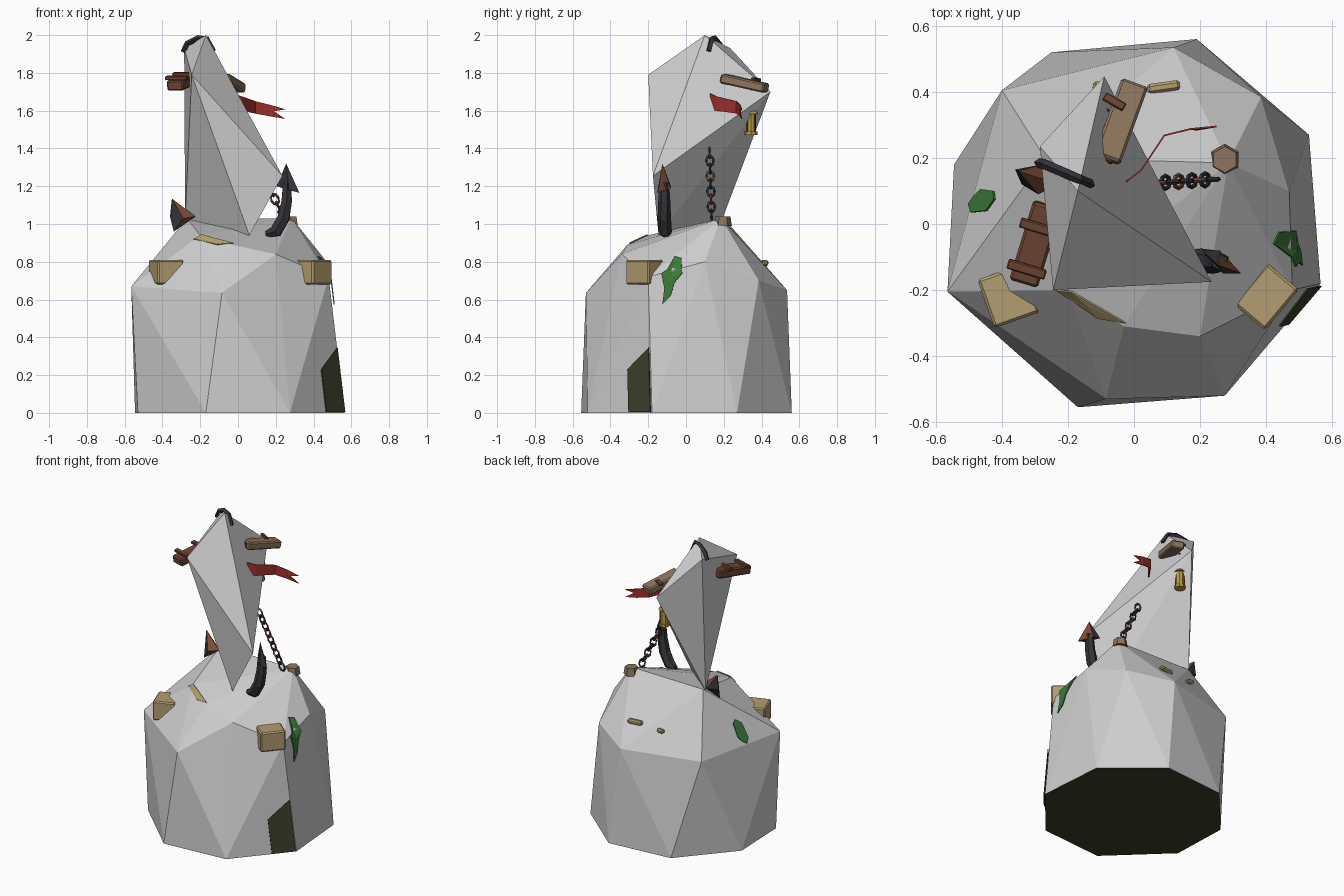
import bpy, bmesh, math
from mathutils import Vector, Matrix
from mathutils.bvhtree import BVHTree

cube = bpy.data.objects.get("Cube")
if cube:
    bpy.data.objects.remove(cube)


def material(name, rgb):
    m = bpy.data.materials.new(name)
    m.use_nodes = True
    m.diffuse_color = (*rgb, 1)
    m.node_tree.nodes["Principled BSDF"].inputs["Base Color"].default_value = (*rgb, 1)
    return m


STONE = material("pale stone", (.62, .62, .62))
MOSS = material("dark moss", (.045, .052, .025))
SAND = material("sandy wood", (.45, .34, .16))
BROWN = material("red brown wood", (.16, .06, .035))
TAN = material("weathered wood", (.27, .18, .11))
IRON = material("dark iron", (.035, .035, .042))
RUST = material("rust", (.2, .07, .035))
RED = material("red cloth", (.35, .03, .025))
GOLD = material("brass", (.5, .34, .06))
LEAF = material("green leaf", (.045, .19, .04))


def finish(name, bm, *mats):
    bmesh.ops.recalc_face_normals(bm, faces=bm.faces)
    mesh = bpy.data.meshes.new(name)
    bm.to_mesh(mesh)
    bm.free()
    for m in mats:
        mesh.materials.append(m)
    ob = bpy.data.objects.new(name, mesh)
    bpy.context.collection.objects.link(ob)
    return ob


def hull(name, points, *mats, rule=None):
    bm = bmesh.new()
    for p in points:
        bm.verts.new(p)
    out = bmesh.ops.convex_hull(bm, input=bm.verts)
    bmesh.ops.delete(bm, geom=list({v for v in out["geom_interior"] if isinstance(v, bmesh.types.BMVert)}), context="VERTS")
    bm.normal_update()
    for f in bm.faces:
        f.material_index = int(bool(rule and rule(f)))
    return finish(name, bm, *mats)


def box(name, centre, size, mat, turn=0, tilt=0, bevel=.008):
    bm = bmesh.new()
    bmesh.ops.create_cube(bm, size=1)
    bmesh.ops.scale(bm, vec=size, verts=bm.verts)
    if bevel:
        bmesh.ops.bevel(bm, geom=bm.edges[:], offset=bevel, segments=1, affect="EDGES")
    spin = Matrix.Rotation(math.radians(turn), 4, "Z") @ Matrix.Rotation(math.radians(tilt), 4, "Y")
    bm.transform(Matrix.Translation(centre) @ spin)
    return finish(name, bm, mat)


def prism(name, centre, r1, r2, depth, sides, mat):
    bm = bmesh.new()
    bmesh.ops.create_cone(bm, cap_ends=True, segments=sides, radius1=r1, radius2=r2, depth=depth)
    bm.transform(Matrix.Translation(centre))
    return finish(name, bm, mat)


def bar(name, path, radii, mat, sides=6):
    # Faceted bar swept along a path, one radius per point
    bm, rings = bmesh.new(), []
    pts = [Vector(p) for p in path]
    for i, p in enumerate(pts):
        way = pts[min(i + 1, len(pts) - 1)] - pts[max(i - 1, 0)]
        spin = way.to_track_quat("Z", "Y")
        ang = [math.tau * k / sides for k in range(sides)]
        rings.append([bm.verts.new(p + spin @ Vector((math.cos(a), math.sin(a), 0)) * radii[i]) for a in ang])
    for a, b in zip(rings, rings[1:]):
        for k in range(sides):
            bm.faces.new((a[k], a[k - 1], b[k - 1], b[k]))
    bm.faces.new(rings[0])
    bm.faces.new(rings[-1])
    return finish(name, bm, mat)


# Rock base: eight-sided foot, shoulder ring and ridge; underside mossy
foot = [(-.17, -.555), (.275, -.52), (.565, -.18), (.53, .27),
        (.19, .56), (-.25, .52), (-.545, .18), (-.53, -.21)]
shoulder = [(-.565, -.205, .67), (-.085, -.53, .635), (.2, -.34, .84), (.48, -.2, .72), (.47, .1, .8),
            (.385, .385, .7), (.12, .535, .65), (-.4, .405, .65)]
ridge = [(-.03, -.31, .89), (-.2, -.2, .94), (-.27, .2, 1.03), (.285, .185, 1.03)]
rock = hull("rock_base", [(x, y, 0) for x, y in foot] + shoulder + ridge, STONE, MOSS,
            rule=lambda f: f.normal.z < -.9)

# Leaning spire
hull("spire", [(-.17, .1, 2), (-.09, .447, 1.7), (-.245, -.2, 1.79), (.235, -.175, 1.255),
               (-.285, .235, 1.93), (.06, -.145, .94), (-.28, .19, 1.02)], STONE)

probe = bmesh.new()
probe.from_mesh(rock.data)
tree = BVHTree.FromBMesh(probe)
probe.free()


def patch(name, outline, axis, mat, lift=.006):
    # Thin plate laid on the rock; the outline is cast inward along the axis
    axis = Vector(axis).normalized()
    bm = bmesh.new()
    pts = [Vector(p) for p in outline]
    pts.append(sum(pts, Vector()) / len(pts))
    ring = []
    for p in pts:
        hit = tree.ray_cast(p + axis, -axis)[0]
        ring.append(bm.verts.new((hit or p) + axis * lift))
    mid = ring.pop()
    for a, b in zip(ring, ring[1:] + ring[:1]):
        bm.faces.new((a, b, mid))
    ob = finish(name, bm, mat)
    mod = ob.modifiers.new("thickness", "SOLIDIFY")
    mod.thickness, mod.offset = .006, 0
    return ob


# Moss strip and leaves
patch("moss_strip", [(.463, -.3, .004), (.562, -.184, .004), (.51, -.184, .345), (.43, -.3, .23)],
      (.76, -.65, 0), MOSS)
leaf = [(-.06, .83), (-.025, .82), (-.02, .74), (-.06, .69), (-.08, .62),
        (-.125, .575), (-.115, .66), (-.13, .74), (-.1, .76)]
patch("leaf_left", [(.48, y, z) for y, z in leaf], (1, 0, 0), LEAF, .012)
blob = [(.035, .7), (.04, .79), (.075, .82), (.1, .8), (.105, .72), (.085, .69), (.06, .67)]
patch("leaf_right", [(-.45, y, z) for y, z in blob], (-1, 0, 0), LEAF, .012)

# Crates and the slivers of buried crates
box("crate_left", (.4, -.22, .745), (.16, .125, .13), SAND, 50)
box("crate_right", (-.38, -.218, .745), (.145, .155, .13), SAND, 19.5)
patch("crate_sliver_front", [(-.235, -.2, .9), (-.19, -.205, .9), (-.025, -.3, .9), (-.11, -.285, .9)],
      (0, 0, 1), SAND)
box("crate_sliver_back", (.09, .415, .795), (.1, .03, .03), SAND, 8)
box("crate_sliver_back_small", (-.1, .415, .785), (.05, .03, .025), SAND, -8)

# Planks fixed to the spire with cross boards
box("plank_right", (-.298, -.06, 1.75), (.25, .09, .055), BROWN, 73, -8)
for i, s in enumerate((-.08, .05)):
    box(f"plank_right_cross_{i}", (-.302 + s * .29, -.06 + s * .96, 1.785 + s * .14), (.03, .12, .02),
        BROWN, 73, -8, .004)
box("plank_left", (-.04, .31, 1.745), (.25, .085, .05), TAN, 70, 12)
box("plank_left_cross", (-.06, .37, 1.765), (.025, .07, .015), BROWN, 60, 12, .003)
box("plank_left_end", (-.078, .205, 1.765), (.04, .035, .04), BROWN, 70, 12, .004)

# Iron strap over the summit
bar("summit_strap", [(-.29, .185, 1.91), (-.27, .18, 1.955), (-.21, .155, 1.985), (-.165, .135, 1.98),
                     (-.13, .12, 1.915)], [.015] * 5, IRON, 4)

# Left anchor: curved shank and pointed fluke
bar("anchor_shank", [(.15, -.1, .945), (.2, -.11, .96), (.24, -.115, 1.03), (.258, -.115, 1.12),
                     (.26, -.115, 1.22)], [.02, .036, .036, .032, .025], IRON)
hull("anchor_fluke", [(.255, -.125, 1.32), (.205, -.08, 1.2), (.325, -.15, 1.165), (.27, -.15, 1.18),
                      (.26, -.08, 1.19)], IRON, RUST, rule=lambda f: f.normal.x > .3 and f.normal.z < .5)

# Right anchor fluke poking out of the rock
hull("anchor_tip", [(-.35, .16, 1.135), (-.36, .165, 1.04), (-.34, .12, .96), (-.225, .12, 1.04),
                    (-.29, .09, 1.03), (-.28, .18, 1.03)], IRON, RUST, rule=lambda f: f.normal.x > .1)

# Chain from the spire down to a mooring post
start, end, count = Vector((.235, .135, 1.05)), Vector((.075, .125, 1.375)), 9
way = (end - start).normalized()
for i in range(count):
    spot = start.lerp(end, i / (count - 1))
    side = Vector((0, 1, 0)) if i % 2 else way.cross(Vector((0, 1, 0)))
    loop = [spot + way * .03 * math.cos(a) + side * .02 * math.sin(a)
            for a in (math.tau * k / 8 for k in range(9))]
    bar(f"chain_link_{i}", loop, [.007] * 9, RUST if i % 3 == 2 else IRON, 4)
prism("mooring_post", (.275, .195, 1.015), .048, .04, .05, 6, TAN)
prism("mooring_stub", (.265, .185, .985), .022, .022, .06, 6, BROWN)

# Swallow-tailed pennant
bm = bmesh.new()
spine = [(-.025, .13, 1.69, 1.605), (.02, .165, 1.675, 1.6), (.09, .27, 1.65, 1.585), (.17, .29, 1.63, 1.57)]
cols = [(bm.verts.new((x, y, t)), bm.verts.new((x, y, b))) for x, y, t, b in spine]
for a, b in zip(cols, cols[1:]):
    bm.faces.new((a[0], a[1], b[1], b[0]))
notch = bm.verts.new((.19, .288, 1.597))
for v, z in zip(cols[-1], (1.607, 1.557)):
    bm.faces.new((v, notch, bm.verts.new((.25, .298, z))))
bm.faces.new((*cols[-1], notch))
flag = finish("pennant", bm, RED)
flag.modifiers.new("thickness", "SOLIDIFY").thickness = .005

# Hanging lantern
lx, ly = -.08, .345
prism("lantern_glass", (lx, ly, 1.535), .026, .026, .11, 8, GOLD)
prism("lantern_foot", (lx, ly, 1.48), .034, .034, .018, 8, GOLD)
prism("lantern_roof", (lx, ly, 1.598), .038, .012, .03, 8, GOLD)
bar("lantern_hanger", [(lx, ly, 1.6), (lx, ly, 1.72)], [.006] * 2, IRON, 4)
for k in range(4):
    a = math.tau * (k + .5) / 4
    x, y = lx + .028 * math.cos(a), ly + .028 * math.sin(a)
    bar(f"lantern_bar_{k}", [(x, y, 1.48), (x, y, 1.59)], [.004] * 2, BROWN, 4)
